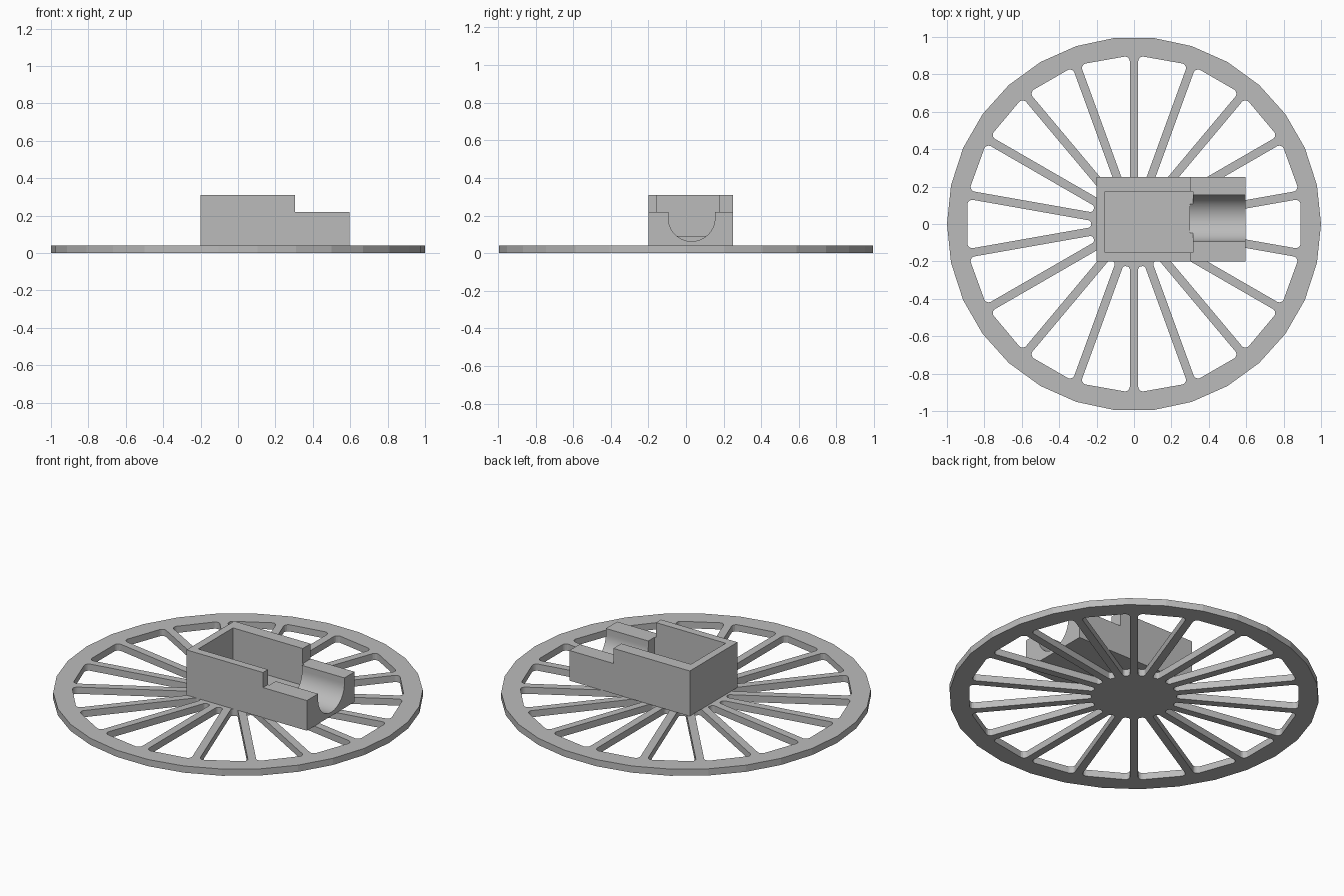
import bpy, bmesh, math
from mathutils import Vector

if "Cube" in bpy.data.objects:
    bpy.data.objects.remove(bpy.data.objects["Cube"], do_unlink=True)

gray = bpy.data.materials.new("plain gray")
gray.use_nodes = True
COLOR = (0.5, 0.5, 0.5, 1)
gray.diffuse_color = COLOR
gray.node_tree.nodes["Principled BSDF"].inputs["Base Color"].default_value = COLOR

PLATE = 0.04


def polar(r, degrees):
    a = math.radians(degrees)
    return Vector((r * math.cos(a), r * math.sin(a)))


def rounded(corners, radii, steps=5):
    """Replace each polygon corner by an arc of the given radius."""
    out = []
    for i, p in enumerate(corners):
        a = (corners[i - 1] - p).normalized()
        b = (corners[(i + 1) % len(corners)] - p).normalized()
        half = a.angle(b) / 2
        r = radii[i]
        centre = p + (a + b).normalized() * r / math.sin(half)
        start = p + a * r / math.tan(half) - centre
        end = p + b * r / math.tan(half) - centre
        for k in range(steps + 1):
            mix = start.lerp(end, k / steps)
            out.append(centre + mix.normalized() * r)
    return out


def prism(name, points, direction):
    """Extrude a closed 3D outline along a direction."""
    bm = bmesh.new()
    face = bm.faces.new([bm.verts.new(p) for p in points])
    top = bmesh.ops.extrude_face_region(bm, geom=[face])["geom"]
    moved = [v for v in top if isinstance(v, bmesh.types.BMVert)]
    bmesh.ops.translate(bm, verts=moved, vec=direction)
    bmesh.ops.recalc_face_normals(bm, faces=bm.faces)
    mesh = bpy.data.meshes.new(name)
    bm.to_mesh(mesh)
    bm.free()
    mesh.materials.append(gray)
    obj = bpy.data.objects.new(name, mesh)
    bpy.context.collection.objects.link(obj)
    return obj


def baked(obj):
    """Mesh of an object after its modifiers or curve fill."""
    graph = bpy.context.evaluated_depsgraph_get()
    return bpy.data.meshes.new_from_object(obj.evaluated_get(graph))


# Spoked wheel: filled outline with a rounded wedge opening between spokes
SPOKES, SPOKE_HALF, HUB_R, RIM_R = 18, 0.0225, 0.23, 0.89
curve = bpy.data.curves.new("wheel outline", "CURVE")
curve.dimensions = "2D"
curve.fill_mode = "BOTH"
curve.extrude = PLATE / 2


def add_loop(points):
    spline = curve.splines.new("POLY")
    spline.points.add(len(points) - 1)
    for sp, p in zip(spline.points, points):
        sp.co = (p.x, p.y, 0, 1)
    spline.use_cyclic_u = True


add_loop([polar(1, 12 * i) for i in range(30)])
step = math.pi / SPOKES


def wedge_half(x):
    return x * math.tan(step) - SPOKE_HALF / math.cos(step)


inner, outer = wedge_half(HUB_R), wedge_half(RIM_R)
opening = rounded(
    [Vector((HUB_R, -inner)), Vector((RIM_R, -outer)),
     Vector((RIM_R, outer)), Vector((HUB_R, inner))],
    [0.016, 0.025, 0.025, 0.016])
for i in range(SPOKES):
    turn = polar(1, 360 * i / SPOKES)
    add_loop([Vector((p.x * turn.x - p.y * turn.y, p.x * turn.y + p.y * turn.x))
              for p in opening])

outline = bpy.data.objects.new("wheel_outline", curve)
bpy.context.collection.objects.link(outline)
bpy.context.view_layer.update()
wheel_mesh = baked(outline)
bpy.data.objects.remove(outline, do_unlink=True)
bm = bmesh.new()
bm.from_mesh(wheel_mesh)
bmesh.ops.remove_doubles(bm, verts=bm.verts, dist=0.0001)
bmesh.ops.translate(bm, verts=bm.verts, vec=(0, 0, PLATE / 2))
bmesh.ops.recalc_face_normals(bm, faces=bm.faces)
for f in bm.faces:
    f.smooth = False
    f.material_index = 0
bm.to_mesh(wheel_mesh)
bm.free()
wheel_mesh.materials.clear()
wheel_mesh.materials.append(gray)
wheel = bpy.data.objects.new("spoked_wheel", wheel_mesh)
bpy.context.collection.objects.link(wheel)

# Motor housing: stepped block, hollowed by a pocket and a round trough
FRONT, BACK = -0.2, 0.25
side = [(-0.2, PLATE), (0.595, PLATE), (0.595, 0.22),
        (0.305, 0.22), (0.305, 0.31), (-0.2, 0.31)]
housing = prism("motor_housing", [(x, FRONT, z) for x, z in side],
                (0, BACK - FRONT, 0))

pocket = prism("pocket_cutter",
               [(-0.155, -0.153, 0.09), (0.315, -0.153, 0.09),
                (0.315, 0.175, 0.09), (-0.155, 0.175, 0.09)], (0, 0, 0.4))

TROUGH_Y, TROUGH_Z, TROUGH_R = 0.03, 0.187, 0.124
arc = [polar(TROUGH_R, 180 + 180 * k / 32) for k in range(33)]
section = [(0.3, TROUGH_Y + p.x, TROUGH_Z + p.y) for p in arc]
section += [(0.3, TROUGH_Y + s * TROUGH_R, 0.4) for s in (1, -1)]
trough = prism("trough_cutter", section, (0.4, 0, 0))

for cutter in (pocket, trough):
    mod = housing.modifiers.new("cut", "BOOLEAN")
    mod.operation = "DIFFERENCE"
    mod.solver = "EXACT"
    mod.object = cutter
bpy.context.view_layer.update()
cut_mesh = baked(housing)
housing.modifiers.clear()
housing.data = cut_mesh
for cutter in (pocket, trough):
    bpy.data.objects.remove(cutter, do_unlink=True)

# Smooth trough wall, sharp edges elsewhere
bpy.ops.object.select_all(action="DESELECT")
housing.select_set(True)
bpy.context.view_layer.objects.active = housing
bpy.ops.object.shade_smooth_by_angle(angle=math.radians(30))
